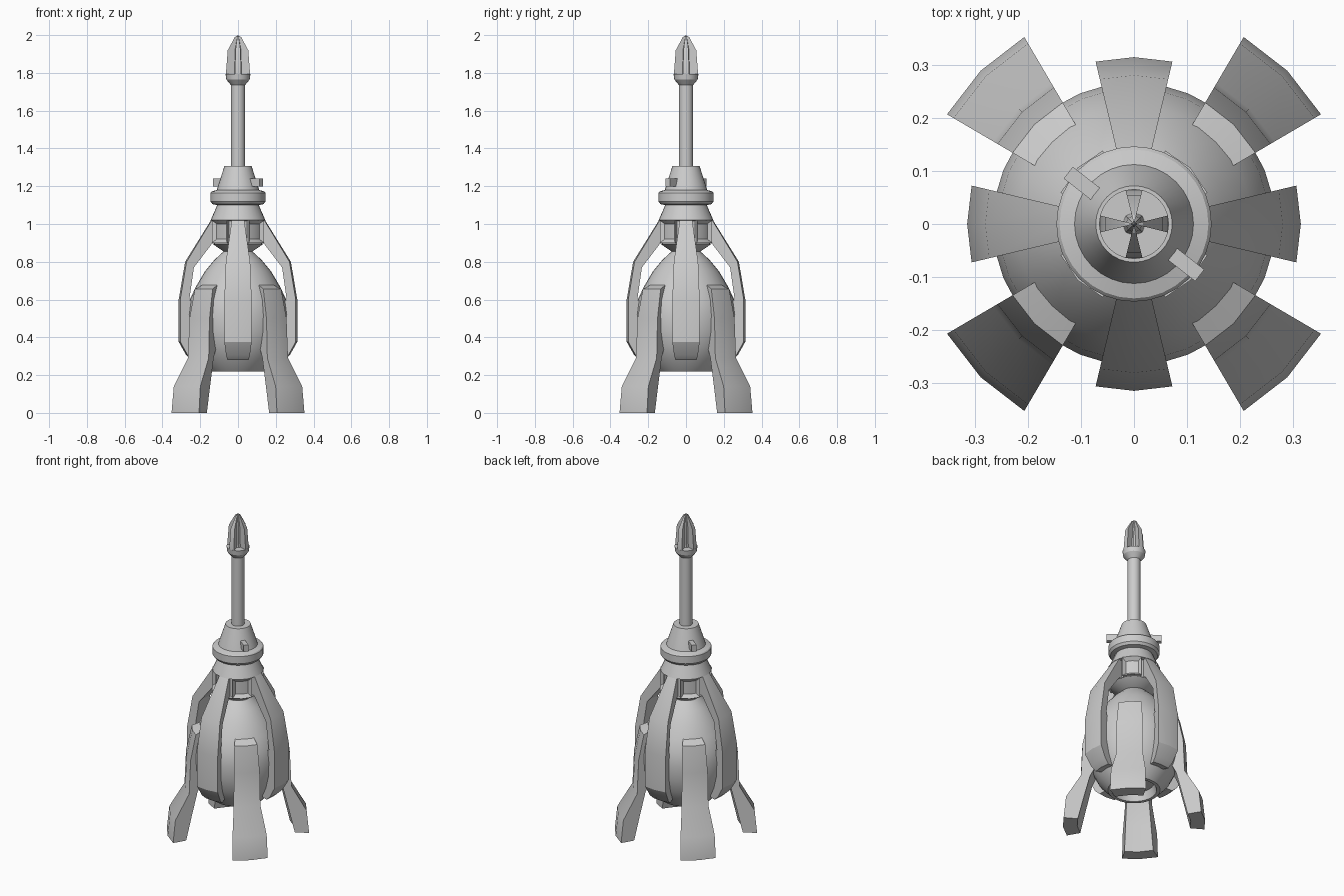
import bpy, bmesh
from math import radians, sin, cos, hypot, pi
from mathutils import Vector

if "Cube" in bpy.data.objects:
    bpy.data.objects.remove(bpy.data.objects["Cube"])


def finish(bm, name):
    bmesh.ops.remove_doubles(bm, verts=bm.verts, dist=1e-5)
    bmesh.ops.recalc_face_normals(bm, faces=bm.faces)
    me = bpy.data.meshes.new(name)
    bm.to_mesh(me)
    bm.free()
    ob = bpy.data.objects.new(name, me)
    bpy.context.collection.objects.link(ob)
    bpy.ops.object.select_all(action='DESELECT')
    ob.select_set(True)
    bpy.context.view_layer.objects.active = ob
    bpy.ops.object.shade_smooth_by_angle(angle=radians(28))
    return ob


def lathe(name, profile, n=32):
    """Revolve (r, z) points fully around z."""
    bm = bmesh.new()
    rings = [[bm.verts.new((r * cos(2 * pi * i / n), r * sin(2 * pi * i / n), z))
              for i in range(n)] for r, z in profile]
    for a, b in zip(rings, rings[1:]):
        for i in range(n):
            j = (i + 1) % n
            bm.faces.new((a[i], a[j], b[j], b[i]))
    return finish(bm, name)


def wedge(name, profile, centre, half, steps=2, recess=0):
    """Sweep a closed (r, z) outline through a small angle around z."""
    bm = bmesh.new()
    rings = []
    for k in range(steps + 1):
        a = radians(centre - half + 2 * half * k / steps)
        rings.append([bm.verts.new((r * cos(a), r * sin(a), z)) for r, z in profile])
    n = len(profile)
    for a, b in zip(rings, rings[1:]):
        for i in range(n):
            j = (i + 1) % n
            bm.faces.new((a[i], a[j], b[j], b[i]))
    bm.faces.new(rings[0])
    bm.faces.new(rings[-1])
    if recess:
        bmesh.ops.recalc_face_normals(bm, faces=bm.faces)
        rmax = max(r for r, z in profile)
        outer = [f for f in bm.faces
                 if all(hypot(v.co.x, v.co.y) > rmax - 1e-4 for v in f.verts)]
        bmesh.ops.inset_region(bm, faces=outer, thickness=0.02, use_even_offset=True)
        a = radians(centre)
        bmesh.ops.translate(bm, verts=list({v for f in outer for v in f.verts}),
                            vec=Vector((-recess * cos(a), -recess * sin(a), 0)))
    return finish(bm, name)


# Egg-shaped body with a hollow nozzle underneath
lathe("body", [(0, .27), (.115, .27), (.13, .22), (.15, .22), (.205, .28), (.24, .35),
               (.262, .43), (.266, .52), (.255, .60), (.222, .67), (.175, .75),
               (.125, .81), (.07, .86), (0, .87)])

# Collar, flange and dome
lathe("collar", [(0, .84), (.07, .85), (.135, .895), (.122, .90), (.122, 1.015),
                 (.145, 1.02), (.11, 1.10), (.135, 1.105), (.146, 1.12), (.146, 1.165),
                 (.14, 1.172), (.112, 1.18), (.103, 1.21), (.095, 1.235),
                 (.072, 1.306), (0, 1.306)])

# Thin barrel with flared tip seat
lathe("rod", [(0, 1.29), (.037, 1.29), (.037, 1.735), (.062, 1.765), (.066, 1.795),
              (0, 1.795)], 24)
lathe("tip_core", [(0, 1.79), (.022, 1.79), (.016, 1.93), (.005, 1.99), (0, 1.998)], 8)

RIB = [(.143, 1.02), (.28, .80), (.314, .60), (.314, .376), (.275, .307), (.245, .28),
       (.18, .29), (.22, .58), (.265, .60), (.24, .77), (.138, .90), (.11, .90), (.11, 1.02)]
LEG = [(.265, .655), (.298, .50), (.307, .29), (.394, .14), (.408, 0), (.326, 0),
       (.29, .15), (.255, .29), (.22, .36), (.19, .69)]
FIN = [(0, 1.79), (.066, 1.795), (.056, 1.92), (.017, 1.99), (0, 2.0)]
WINDOW = [(.10, .90), (.15, .90), (.15, 1.02), (.10, 1.02)]

for i in range(4):
    a = 90 * i
    wedge(f"rib_{i}", RIB, a, 13.3)                        # arched side ribs
    wedge(f"tip_fin_{i}", FIN, a, 14, 1)                   # cross-shaped tip
    wedge(f"leg_{i}", LEG, a + 45, 14.6)                   # splayed legs
    wedge(f"window_{i}", WINDOW, a + 45, 22, 2, 0.02)      # recessed collar panels

# Two small pegs on the dome
for i, a in enumerate((radians(142), radians(322))):
    bpy.ops.mesh.primitive_cube_add(size=1, location=(.122 * cos(a), .122 * sin(a), 1.219),
                                    rotation=(0, 0, a))
    peg = bpy.context.object
    peg.name = f"peg_{i}"
    peg.scale = (.07, .028, .042)
